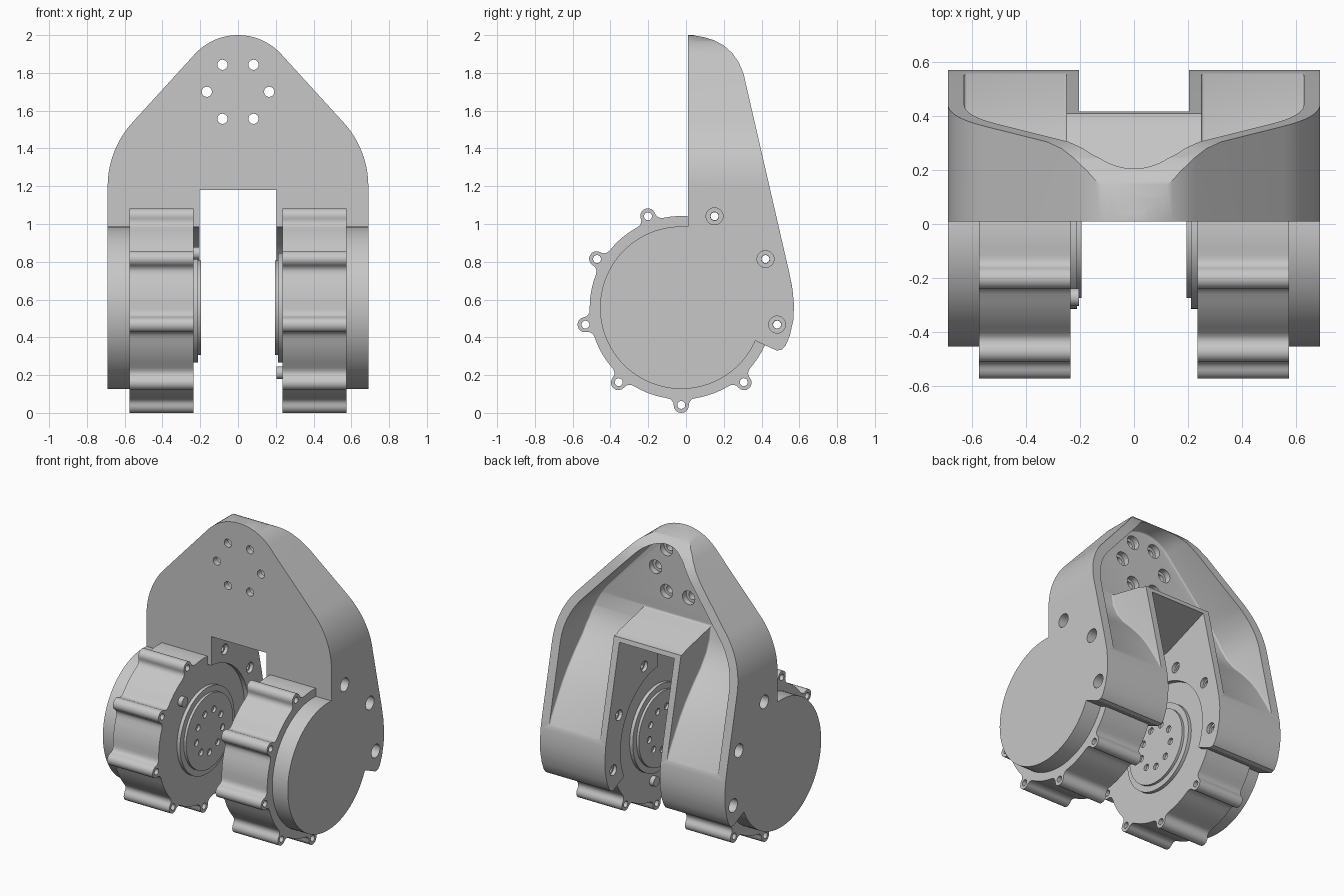
import bpy, bmesh, math

if "Cube" in bpy.data.objects:
    bpy.data.objects.remove(bpy.data.objects["Cube"])

grey = bpy.data.materials.new("light grey")
grey.diffuse_color = (0.57, 0.57, 0.57, 1)
grey.use_nodes = True
grey.node_tree.nodes["Principled BSDF"].inputs["Base Color"].default_value = grey.diffuse_color
CY, CZ = -0.025, 0.557     # motor axis
LUG_R = 0.515              # bolt circle of the motor lugs
LUGS = [math.radians(-90 + 40 * k) for k in range(9)]


def prism(name, pts, axis, *spans):
    """Extrude a closed outline along x (pts = y,z) or y (pts = x,z)."""
    return prisms(name, axis, [(pts, a, b) for a, b in spans])


def prisms(name, axis, items):
    bm = bmesh.new()
    for pts, a, b in items:
        def put(p, t):
            return (t, p[0], p[1]) if axis == 'x' else (p[0], t, p[1])
        lo = [bm.verts.new(put(p, a)) for p in pts]
        hi = [bm.verts.new(put(p, b)) for p in pts]
        n = len(pts)
        bm.faces.new(lo)
        bm.faces.new(hi[::-1])
        for i in range(n):
            bm.faces.new((lo[i], hi[i], hi[(i + 1) % n], lo[(i + 1) % n]))
    bmesh.ops.recalc_face_normals(bm, faces=bm.faces)
    me = bpy.data.meshes.new(name)
    bm.to_mesh(me)
    bm.free()
    me.materials.append(grey)
    ob = bpy.data.objects.new(name, me)
    bpy.context.collection.objects.link(ob)
    return ob


def boolean(ob, tool, op='DIFFERENCE'):
    m = ob.modifiers.new("cut", 'BOOLEAN')
    m.operation, m.object, m.solver = op, tool, 'EXACT'
    bpy.context.view_layer.objects.active = ob
    bpy.ops.object.modifier_apply(modifier=m.name)
    bpy.data.objects.remove(tool)


def round_corners(ob, width):
    """Round the sharp convex edges; keep them sharp if that would not stay solid."""
    bm = bmesh.new()
    bm.from_mesh(ob.data)
    bmesh.ops.remove_doubles(bm, verts=bm.verts, dist=0.0005)
    before = bm.calc_volume()
    sharp = [e for e in bm.edges if e.is_manifold and e.calc_face_angle_signed() > 0.8]
    bmesh.ops.bevel(bm, geom=sharp, offset=width, segments=4, profile=0.5,
                    affect='EDGES', clamp_overlap=True)
    if all(e.is_manifold for e in bm.edges) and 0.85 < bm.calc_volume() / before <= 1.0:
        bm.to_mesh(ob.data)
    bm.free()


def smooth(ob, angle=32):
    bpy.ops.object.select_all(action='DESELECT')
    ob.select_set(True)
    bpy.context.view_layer.objects.active = ob
    bpy.ops.object.shade_smooth_by_angle(angle=math.radians(angle))


def circle(cx, cz, r, n=24):
    return [(cx + r * math.cos(2 * math.pi * i / n),
             cz + r * math.sin(2 * math.pi * i / n)) for i in range(n)]


def polar(r, a):
    return CY + r * math.cos(a), CZ + r * math.sin(a)


def outline(inset, bottom):
    """Front shape: round crown, sloping shoulders, straight sides."""
    half = []
    for cx, cz, r, a0, a1 in ((0.19, 1.2, 0.5, 0, 43), (0, 1.69, 0.31, 43, 90)):
        for i in range(13):
            a = math.radians(a0 + (a1 - a0) * i / 12)
            half.append((cx + (r - inset) * math.cos(a), cz + (r - inset) * math.sin(a)))
    half[-1] = (0, half[-1][1])
    half.insert(0, (0.69 - inset, bottom))
    return half + [(-x, z) for x, z in half[-2::-1]]


# Bracket: front outline crossed with the side profile
side = [(0.01, 0.5), (0.01, 2.01), (0.05, 1.997), (0.10, 1.988), (0.15, 1.972),
        (0.20, 1.945), (0.245, 1.905), (0.28, 1.855), (0.305, 1.795), (0.322, 1.72),
        (0.545, 0.75), (0.564, 0.655), (0.572, 0.57), (0.568, 0.49), (0.55, 0.41),
        (0.528, 0.357), (0.508, 0.335), (0.48, 0.33), (0.36, 0.385)]
bracket = prism("bracket", outline(0, 0.25), 'y', (0.01, 0.8))
boolean(bracket, prism("side_tool", side, 'x', (-0.8, 0.8)), 'INTERSECT')

# Hollow in the back, with a floor that swells out over the motors
floor = [(0.9, 2.2), (0.09, 2.2), (0.09, 1.42), (0.105, 1.33), (0.14, 1.25),
         (0.20, 1.17), (0.28, 1.09), (0.36, 1.00), (0.42, 0.92), (0.47, 0.84),
         (0.515, 0.765), (0.555, 0.69), (0.60, 0.60), (0.9, 0.6)]
pocket = prism("pocket_tool", outline(0.06, 0.4), 'y', (0.05, 0.85))
boolean(pocket, prism("floor_tool", floor, 'x', (-0.75, 0.75)), 'INTERSECT')
guard = [(0, 0.2), (0.95, 0.2), (0.95, 1.335), (0.39, 1.335), (0.36, 1.35), (0, 1.43)]
boolean(pocket, prism("guard_tool", guard, 'x', (-0.25, 0.25)))
round_corners(pocket, 0.04)
boolean(bracket, pocket)

# Slot between the arms, its roof rising to the back, and round seats for the motors
slot = [(-0.2, 0), (-0.2, 1.18), (0.07, 1.18), (0.41, 1.305), (0.9, 1.305), (0.9, 0)]
boolean(bracket, prism("slot_tool", slot, 'x', (-0.205, 0.205)))
boolean(bracket, prism("seat_tool", circle(CY, CZ, 0.43, 96), 'x', (-0.8, 0.8)))

# Counterbored holes: six in the plate, three in each arm
holes, bores = [], []
for k in range(6):
    a = math.radians(60 * k)
    x, z = 0.165 * math.cos(a), 1.70 + 0.165 * math.sin(a)
    holes.append((circle(x, z, 0.027), -0.1, 0.2))
    bores.append((circle(x, z, 0.046), 0.05, 0.16))
boolean(bracket, prisms("plate_holes", 'y', holes))
boolean(bracket, prisms("plate_bores", 'y', bores))
holes, bores = [], []
for a in LUGS[2:5]:
    y, z = polar(LUG_R, a)
    for s in (-1, 1):
        holes.append((circle(y, z, 0.022), s * 0.1, s * 0.8))
        bores += [(circle(y, z, 0.045), s * 0.62, s * 0.8),
                  (circle(y, z, 0.035), s * 0.1, s * 0.228)]
boolean(bracket, prisms("arm_holes", 'x', holes))
boolean(bracket, prisms("arm_bores", 'x', bores))
smooth(bracket)

# Motor housing outline: a circle with nine filleted lugs
bump = [(9, 0.485), (6.8, 0.488), (5.5, 0.496), (4.6, 0.508), (4.4, 0.520),
        (3.9, 0.535), (2.9, 0.547), (1.5, 0.555)]
lug = [(-d, r) for d, r in bump] + [(0, 0.557)] + bump[::-1]
lug += [(d, 0.485) for d in (13, 16.5, 20, 23.5, 27)]
housing_pts = [polar(r, a + math.radians(d)) for a in LUGS for d, r in lug]

for word, s, pin in (("right", 1, (0.02, 0.212)), ("left", -1, (-0.272, 0.845))):
    # Housing with lug holes
    housing = prism(word + "_motor_housing", housing_pts, 'x', (s * 0.235, s * 0.575))
    boolean(housing, prisms("lug_holes", 'x', [
        (circle(*polar(LUG_R, a), 0.021, 16), s * 0.2, s * 0.6) for a in LUGS]))
    smooth(housing, 40)
    # Outer cap
    smooth(prism(word + "_motor_cap", circle(CY, CZ, 0.43, 96), 'x', (s * 0.57, s * 0.69)))
    # Stepped output hub with a ring of bolt holes
    smooth(prism(word + "_hub_base", circle(CY, CZ, 0.29, 64), 'x', (s * 0.212, s * 0.24)))
    hub = prism(word + "_hub", circle(CY, CZ, 0.25, 64), 'x', (s * 0.195, s * 0.225))
    boolean(hub, prisms("hub_holes", 'x', [
        (circle(*polar(0.14, a), 0.022, 16), s * 0.1, s * 0.215) for a in LUGS]))
    smooth(hub)
    # Small connector pin
    smooth(prism(word + "_pin", circle(*pin, 0.033, 20), 'x', (s * 0.205, s * 0.24)))
